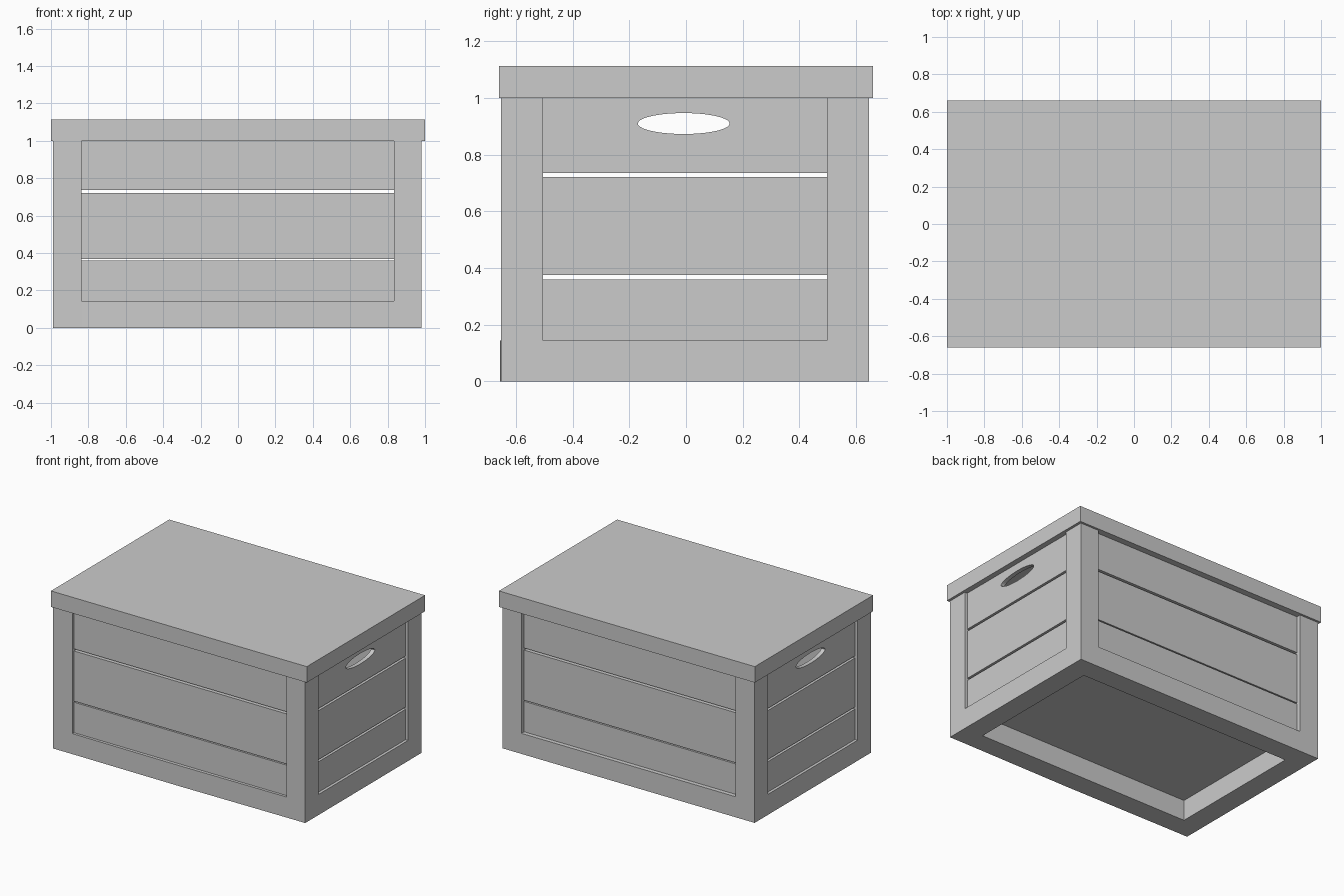
import bpy, bmesh, math

if "Cube" in bpy.data.objects:
    bpy.data.objects.remove(bpy.data.objects["Cube"])

# Outer faces (X, Y) and panel openings (PX, PY) of the body
X = (-0.988, 0.982)
Y = (-0.652, 0.645)
PX = (-0.838, 0.835)
PY = (-0.504, 0.498)
RAIL = 0.145
TOP = 1.0


def prism(name, outline, z0, z1):
    bm = bmesh.new()
    face = bm.faces.new([bm.verts.new((x, y, z0)) for x, y in outline])
    ext = bmesh.ops.extrude_face_region(bm, geom=[face])
    for v in ext["geom"]:
        if isinstance(v, bmesh.types.BMVert):
            v.co.z = z1
    bmesh.ops.recalc_face_normals(bm, faces=bm.faces[:])
    mesh = bpy.data.meshes.new(name)
    bm.to_mesh(mesh)
    bm.free()
    ob = bpy.data.objects.new(name, mesh)
    bpy.context.collection.objects.link(ob)
    return ob


def box(name, x, y, z):
    return prism(name, [(x[0], y[0]), (x[1], y[0]), (x[1], y[1]), (x[0], y[1])], *z)


def cut_handle(slat, x):
    # Oval hand hole through an end slat
    bpy.ops.mesh.primitive_cylinder_add(vertices=40, radius=1, depth=1,
                                        location=(x, -0.008, 0.91),
                                        rotation=(0, math.pi / 2, 0))
    cutter = bpy.context.object
    cutter.scale = (0.037, 0.162, 0.3)
    cutter.hide_render = True
    mod = slat.modifiers.new("hand_hole", "BOOLEAN")
    mod.operation = "DIFFERENCE"
    mod.solver = "EXACT"
    mod.object = cutter
    bpy.context.view_layer.objects.active = slat
    bpy.ops.object.modifier_apply(modifier=mod.name)
    bpy.data.objects.remove(cutter)


# Corner posts
for xn, x in (("left", (X[0], PX[0])), ("right", (PX[1], X[1]))):
    for yn, y in (("front", (Y[0], PY[0])), ("back", (PY[1], Y[1]))):
        box(f"{yn}_{xn}_post", x, y, (0, TOP))

# Bottom rails; the front one bows out very slightly
prism("front_rail", [(PX[0], Y[0]), (0, Y[0] - 0.005), (PX[1], Y[0]),
                     (PX[1], PY[0]), (PX[0], PY[0])], 0, RAIL)
box("back_rail", PX, (PY[1], Y[1]), (0, RAIL))
box("left_rail", (X[0], PX[0]), PY, (0, RAIL))
box("right_rail", (PX[1], X[1]), PY, (0, RAIL))

# Floor panel resting on the rails
box("floor", (X[0] + 0.05, X[1] - 0.05), (Y[0] + 0.05, Y[1] - 0.06), (RAIL, RAIL + 0.02))

# Three recessed slats on each side, with narrow gaps between them
long_z = ((RAIL, 0.36), (0.368, 0.722), (0.737, TOP))
end_z = ((RAIL, 0.36), (0.375, 0.721), (0.736, TOP))
T = 0.03
for i, z in enumerate(long_z):
    box(f"front_slat_{i + 1}", PX, (Y[0] + 0.018, Y[0] + 0.018 + T), z)
    box(f"back_slat_{i + 1}", PX, (Y[1] - 0.03 - T, Y[1] - 0.03), z)
for i, z in enumerate(end_z):
    left = box(f"left_slat_{i + 1}", (X[0] + 0.02, X[0] + 0.02 + T), PY, z)
    right = box(f"right_slat_{i + 1}", (X[1] - 0.02 - T, X[1] - 0.02), PY, z)
cut_handle(left, X[0] + 0.035)
cut_handle(right, X[1] - 0.035)

# Lid
box("lid", (-1, 1), (-0.66, 0.66), (TOP, 1.113))
